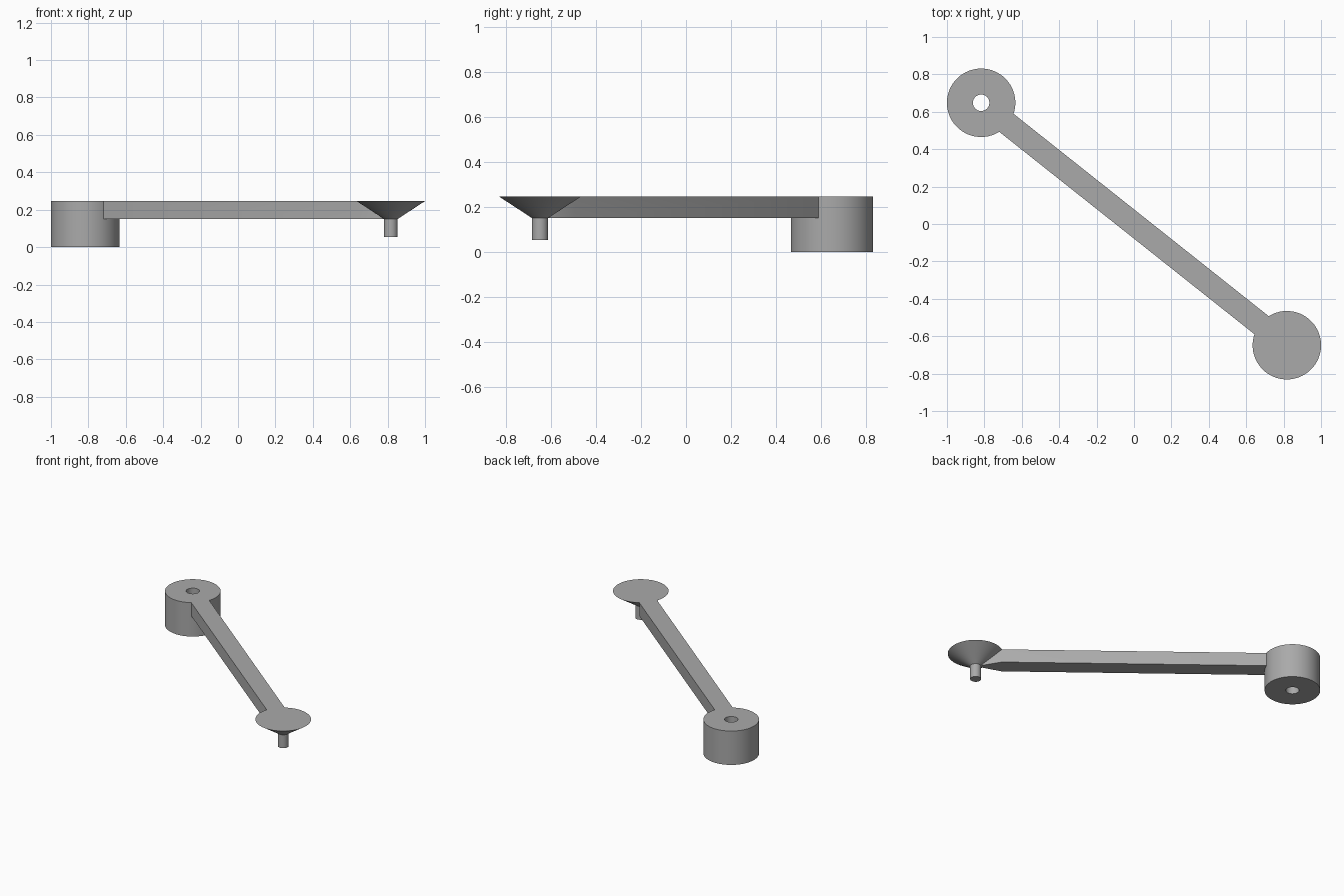
import bpy, bmesh
from math import sin, cos, pi, asin, atan2, radians

if "Cube" in bpy.data.objects:
    bpy.data.objects.remove(bpy.data.objects["Cube"], do_unlink=True)

HALF = 1.043           # half the distance between the two end centres
R = 0.183              # radius of hub and cup
HOLE, PIN = 0.044, 0.036
TOP, UNDER, PIN_END = 0.246, 0.15, 0.053
HALF_WIDTH = 0.0615    # half the arm width
TURN = atan2(-0.648, 0.817)

grey = bpy.data.materials.new("plain grey")
grey.use_nodes = True
colour = (0.4, 0.4, 0.4, 1)
grey.diffuse_color = colour
grey.node_tree.nodes["Principled BSDF"].inputs["Base Color"].default_value = colour


def finish(name, bm):
    bmesh.ops.recalc_face_normals(bm, faces=bm.faces)
    mesh = bpy.data.meshes.new(name)
    bm.to_mesh(mesh)
    bm.free()
    ob = bpy.data.objects.new(name, mesh)
    bpy.context.collection.objects.link(ob)
    mesh.materials.append(grey)
    ob.rotation_euler.z = TURN
    bpy.ops.object.select_all(action="DESELECT")
    ob.select_set(True)
    bpy.context.view_layer.objects.active = ob
    bpy.ops.object.shade_smooth_by_angle(angle=radians(30))
    return ob


def arc(bm, cx, r, z, start, end, steps):
    angles = [start + (end - start) * i / steps for i in range(steps + 1)]
    return [bm.verts.new((cx + r * cos(a), r * sin(a), z)) for a in angles]


def strip(bm, a, b):
    for i in range(len(a) - 1):
        bm.faces.new((a[i], a[i + 1], b[i + 1], b[i]))


def lathe(name, cx, profile, closed, steps=72):
    bm = bmesh.new()
    rings = [arc(bm, cx, r, z, 0, 2 * pi, steps) for r, z in profile]
    if closed:
        rings.append(rings[0])
    for a, b in zip(rings, rings[1:]):
        strip(bm, a, b)
    bmesh.ops.remove_doubles(bm, verts=bm.verts, dist=1e-5)
    if not closed:
        bmesh.ops.holes_fill(bm, edges=bm.edges)
    return finish(name, bm)


# Hub with a through hole, and the pin beneath the cup
lathe("hub", -HALF, [(HOLE, 0), (R, 0), (R, TOP), (HOLE, TOP)], True)
lathe("pin", HALF, [(PIN, PIN_END), (PIN, UNDER + 0.005)], False, 32)

# Arm whose far end flows into a conical cup
bm = bmesh.new()
a = asin(HALF_WIDTH / R)
hub_top = arc(bm, -HALF, R, TOP, a, -a, 10)
hub_low = arc(bm, -HALF, R, UNDER, a, -a, 10)
rim = arc(bm, HALF, R, TOP, -pi + a, pi - a, 64)
foot = arc(bm, HALF, PIN, UNDER, -pi + a, pi - a, 64)
corners = [bm.verts.new((v.co.x, v.co.y, UNDER)) for v in (rim[0], rim[-1])]
strip(bm, hub_top, hub_low)
strip(bm, rim, foot)
bm.faces.new((hub_top[-1], rim[0], corners[0], hub_low[-1]))
bm.faces.new((hub_top[0], rim[-1], corners[1], hub_low[0]))
bm.faces.new((rim[0], foot[0], corners[0]))
bm.faces.new((rim[-1], foot[-1], corners[1]))
bm.faces.new(hub_top + rim)
bm.faces.new(hub_low + [corners[0], corners[1]])
bm.faces.new((corners[0], foot[0], foot[-1], corners[1]))
bm.faces.new(foot)
finish("arm_and_cup", bm)
